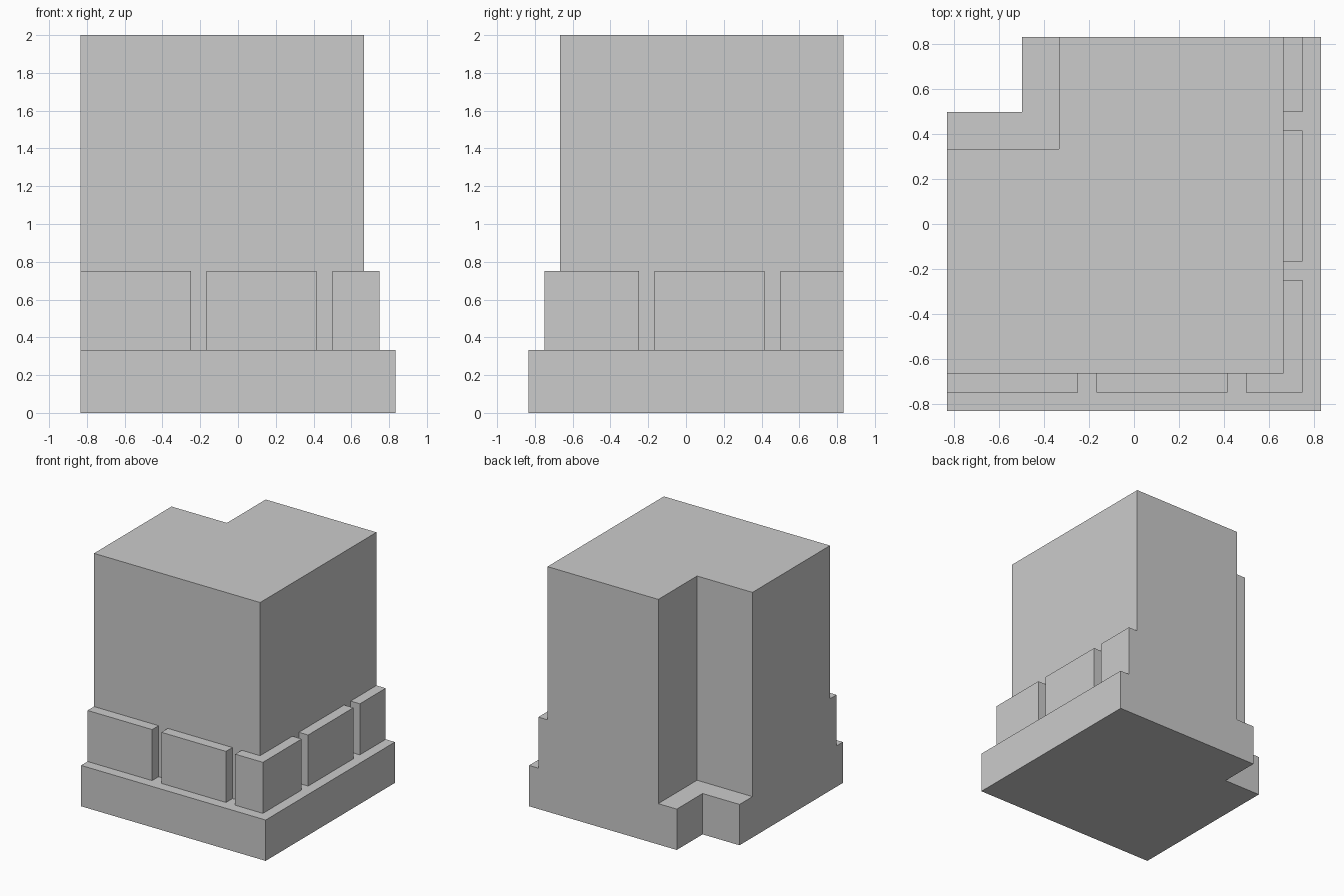
import bpy
import bmesh

if "Cube" in bpy.data.objects:
    bpy.data.objects.remove(bpy.data.objects["Cube"])

U = 1 / 12  # the model sits on a grid of twelfths


def prism(name, outline, z0, z1):
    """Extrude a counter-clockwise outline (grid units) from z0 to z1."""
    bm = bmesh.new()
    face = bm.faces.new([bm.verts.new((x * U, y * U, z0 * U)) for x, y in outline])
    top = bmesh.ops.extrude_face_region(bm, geom=[face])["geom"]
    verts = [v for v in top if isinstance(v, bmesh.types.BMVert)]
    bmesh.ops.translate(bm, verts=verts, vec=(0, 0, (z1 - z0) * U))
    bmesh.ops.recalc_face_normals(bm, faces=bm.faces)
    mesh = bpy.data.meshes.new(name)
    bm.to_mesh(mesh)
    bm.free()
    obj = bpy.data.objects.new(name, mesh)
    bpy.context.collection.objects.link(obj)
    return obj


def rect(x0, x1, y0, y1):
    return [(x0, y0), (x1, y0), (x1, y1), (x0, y1)]


# Plinth with its back left corner notched
plinth = prism("corner_tower", [(-10, -10), (10, -10), (10, 10), (-6, 10), (-6, 6), (-10, 6)], 0, 4)

# Main shaft, flush on the back and left, sunk a little into the plinth
parts = [prism("shaft", [(-10, -8), (8, -8), (8, 10), (-4, 10), (-4, 4), (-10, 4)], 2, 24)]

# Facing stones along the front and right, sunk into shaft and plinth
for a, b in ((-10, -3), (-2, 5)):
    parts.append(prism("front_stone", rect(a, b, -9, -7), 3, 9))
for a, b in ((-2, 5), (6, 10)):
    parts.append(prism("right_stone", rect(7, 9, a, b), 3, 9))

# L-shaped stone wrapping the front right corner
parts.append(prism("corner_stone", [(6, -9), (9, -9), (9, -3), (7, -3), (7, -7), (6, -7)], 3, 9))

# Merge everything into one clean shell
bpy.context.view_layer.objects.active = plinth
for part in parts:
    mod = plinth.modifiers.new("union", "BOOLEAN")
    mod.operation = "UNION"
    mod.solver = "EXACT"
    mod.object = part
    bpy.ops.object.modifier_apply(modifier=mod.name)
    bpy.data.objects.remove(part, do_unlink=True)
